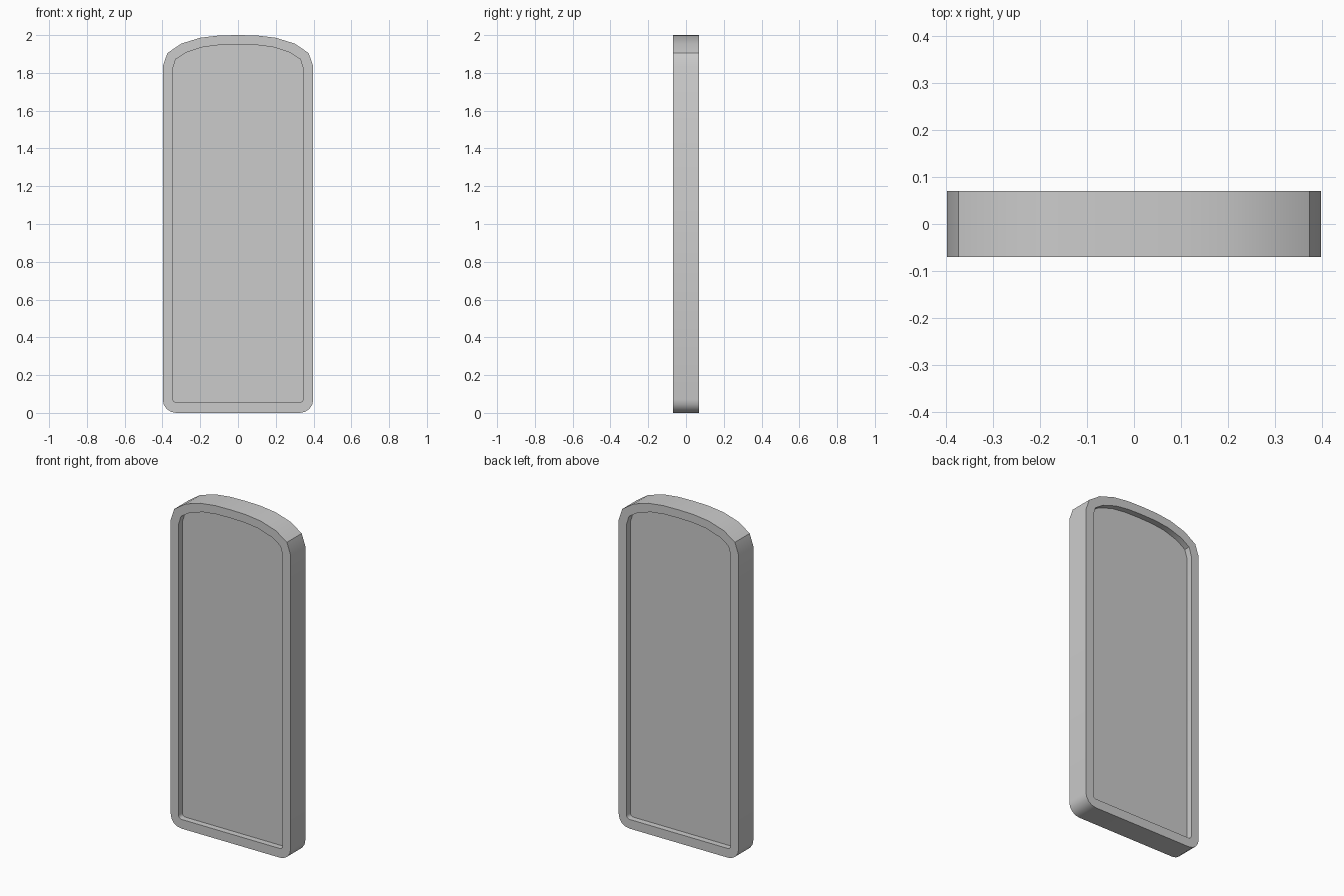
import bpy
import bmesh
from math import sin, cos, pi, radians

cube = bpy.data.objects.get("Cube")
if cube:
    bpy.data.objects.remove(cube, do_unlink=True)

HALF_DEPTH = 0.07
PANEL_HALF = 0.034

grey = bpy.data.materials.new("plain grey")
grey.use_nodes = True
colour = (0.6, 0.6, 0.6, 1)
grey.diffuse_color = colour
grey.node_tree.nodes["Principled BSDF"].inputs["Base Color"].default_value = colour


def outline(half_width, bottom, radius, arch, steps=4):
    """Closed (x, z) loop: rounded bottom corners, straight sides, arched top."""
    corner = []
    for i in range(steps + 1):
        a = pi / 2 * i / steps
        corner.append((half_width - radius + radius * sin(a),
                       bottom + radius - radius * cos(a)))
    side = corner + arch
    return side + [(-x, z) for x, z in reversed(side)]


def ring(bm, loop, y):
    return [bm.verts.new((x, y, z)) for x, z in loop]


def bridge(bm, a, b):
    n = len(a)
    for i in range(n):
        j = (i + 1) % n
        bm.faces.new((a[i], a[j], b[j], b[i]))


def finish(bm, name):
    bmesh.ops.recalc_face_normals(bm, faces=bm.faces)
    mesh = bpy.data.meshes.new(name)
    bm.to_mesh(mesh)
    bm.free()
    mesh.materials.append(grey)
    obj = bpy.data.objects.new(name, mesh)
    bpy.context.collection.objects.link(obj)
    bpy.ops.object.select_all(action='DESELECT')
    obj.select_set(True)
    bpy.context.view_layer.objects.active = obj
    bpy.ops.object.shade_smooth_by_angle(angle=radians(30))
    return obj


outer = outline(0.398, 0.0, 0.07, [(0.398, 1.835), (0.374, 1.905), (0.3, 1.955),
                                   (0.2, 1.986), (0.1, 1.998)])
inner = outline(0.346, 0.055, 0.02, [(0.346, 1.82), (0.33, 1.872), (0.275, 1.908),
                                     (0.185, 1.937), (0.095, 1.948)])
# the crown of the arch is a single top point
outer.insert(len(outer) // 2, (0, 2.0))
inner.insert(len(inner) // 2, (0, 1.95))

# Raised rim: a closed band around the panel
bm = bmesh.new()
rings = [ring(bm, outer, -HALF_DEPTH), ring(bm, outer, HALF_DEPTH),
         ring(bm, inner, HALF_DEPTH), ring(bm, inner, -HALF_DEPTH)]
for k in range(4):
    bridge(bm, rings[k], rings[(k + 1) % 4])
finish(bm, "rim")

# Recessed panel, its edge tucked slightly into the rim
bm = bmesh.new()
tucked = [(x * 1.02, 1 + (z - 1) * 1.01) for x, z in inner]
front = ring(bm, tucked, -PANEL_HALF)
back = ring(bm, tucked, PANEL_HALF)
bridge(bm, front, back)
bm.faces.new(front)
bm.faces.new(back)
finish(bm, "panel")
